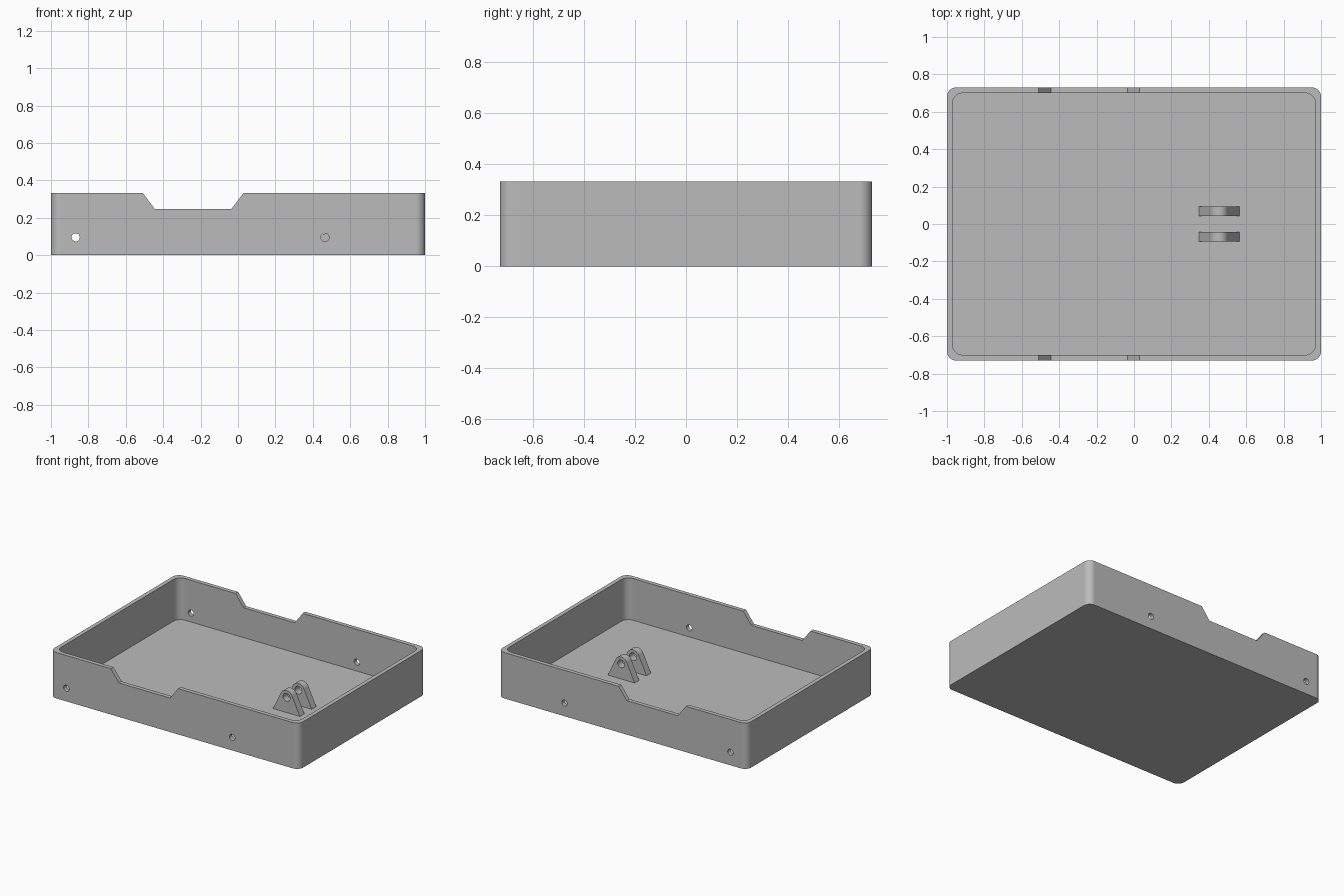
import bpy
import bmesh
from math import sin, cos, pi, radians, asin, atan2, hypot
from mathutils import Matrix, Vector

if "Cube" in bpy.data.objects:
    bpy.data.objects.remove(bpy.data.objects["Cube"])

grey = bpy.data.materials.new("plain grey")
grey.use_nodes = True
colour = (0.5, 0.5, 0.5, 1)
grey.diffuse_color = colour
grey.node_tree.nodes["Principled BSDF"].inputs["Base Color"].default_value = colour

HEIGHT, FLOOR, WALL = 0.333, 0.03, 0.03
HALF_X, HALF_Y = 1.0, 0.73
UPRIGHT = Matrix.Rotation(radians(90), 4, "X")   # profile (x, z) extruded along y


def arc(cx, cy, r, start, end, steps):
    return [(cx + r * cos(start + (end - start) * i / steps),
             cy + r * sin(start + (end - start) * i / steps)) for i in range(steps + 1)]


def rounded_rect(hx, hy, r):
    points = []
    for i, (sx, sy) in enumerate([(1, 1), (-1, 1), (-1, -1), (1, -1)]):
        points += arc(sx * (hx - r), sy * (hy - r), r, i * pi / 2, (i + 1) * pi / 2, 12)
    return points


def prism(name, points, low, high, matrix=Matrix()):
    """Extrude a flat outline from low to high, then place it."""
    bm = bmesh.new()
    base = bm.faces.new([bm.verts.new((x, y, low)) for x, y in points])
    top = bmesh.ops.extrude_face_region(bm, geom=[base])["geom"]
    bmesh.ops.translate(bm, vec=Vector((0, 0, high - low)),
                        verts=[v for v in top if isinstance(v, bmesh.types.BMVert)])
    bmesh.ops.recalc_face_normals(bm, faces=bm.faces)
    bm.transform(matrix)
    mesh = bpy.data.meshes.new(name)
    bm.to_mesh(mesh)
    bm.free()
    mesh.materials.append(grey)
    obj = bpy.data.objects.new(name, mesh)
    bpy.context.collection.objects.link(obj)
    return obj


def hole(x, z, r, length):
    return prism("hole_cutter", arc(x, z, r, 0, 2 * pi, 32)[:-1], -length, length, UPRIGHT)


def cut(obj, cutter):
    """Subtract the cutter and discard it."""
    mod = obj.modifiers.new("cut", "BOOLEAN")
    mod.operation, mod.solver, mod.object = "DIFFERENCE", "EXACT", cutter
    bpy.context.view_layer.objects.active = obj
    bpy.ops.object.modifier_apply(modifier=mod.name)
    bpy.data.objects.remove(cutter)


def smooth(obj):
    bpy.ops.object.select_all(action="DESELECT")
    obj.select_set(True)
    bpy.context.view_layer.objects.active = obj
    bpy.ops.object.shade_smooth_by_angle(angle=radians(25))
    mod = obj.modifiers.new("weighted normals", "WEIGHTED_NORMAL")
    mod.keep_sharp = True
    mod.weight = 100


# Open tray with rounded corners
tray = prism("tray", rounded_rect(HALF_X, HALF_Y, 0.05), 0, HEIGHT)
cut(tray, prism("cavity_cutter", rounded_rect(HALF_X - WALL, HALF_Y - WALL, 0.055),
                FLOOR, HEIGHT + 0.1))

# Sloped notch through the front and back rims
notch = [(-0.579, 0.346), (-0.51, HEIGHT), (-0.445, 0.247), (-0.035, 0.247), (0.03, HEIGHT),
         (0.03, 0.4), (-0.51, 0.4)]
cut(tray, prism("notch_cutter", notch[1:], -1, 1, UPRIGHT))

# Screw holes through the front and back walls
for x in (-0.868, 0.465):
    cut(tray, hole(x, 0.095, 0.022, 1))
smooth(tray)

# Pair of pivot lugs: tapered sides tangent to a round top
CX, CZ, R, HALF = 0.455, 0.14, 0.05, 0.108
drop = CZ - FLOOR
lean = atan2(drop, HALF) + asin(R / hypot(HALF, drop))
start = pi / 2 - lean
lug = [(CX - HALF, FLOOR - 0.005), (CX + HALF, FLOOR - 0.005), (CX + HALF, FLOOR)]
lug += arc(CX, CZ, R, start, pi - start, 20) + [(CX - HALF, FLOOR)]
for name, y in (("front_lug", -0.068), ("back_lug", 0.068)):
    part = prism(name, lug, -0.026, 0.026, Matrix.Translation((0, y, 0)) @ UPRIGHT)
    cut(part, hole(CX, CZ, 0.028, 0.5))
    smooth(part)
